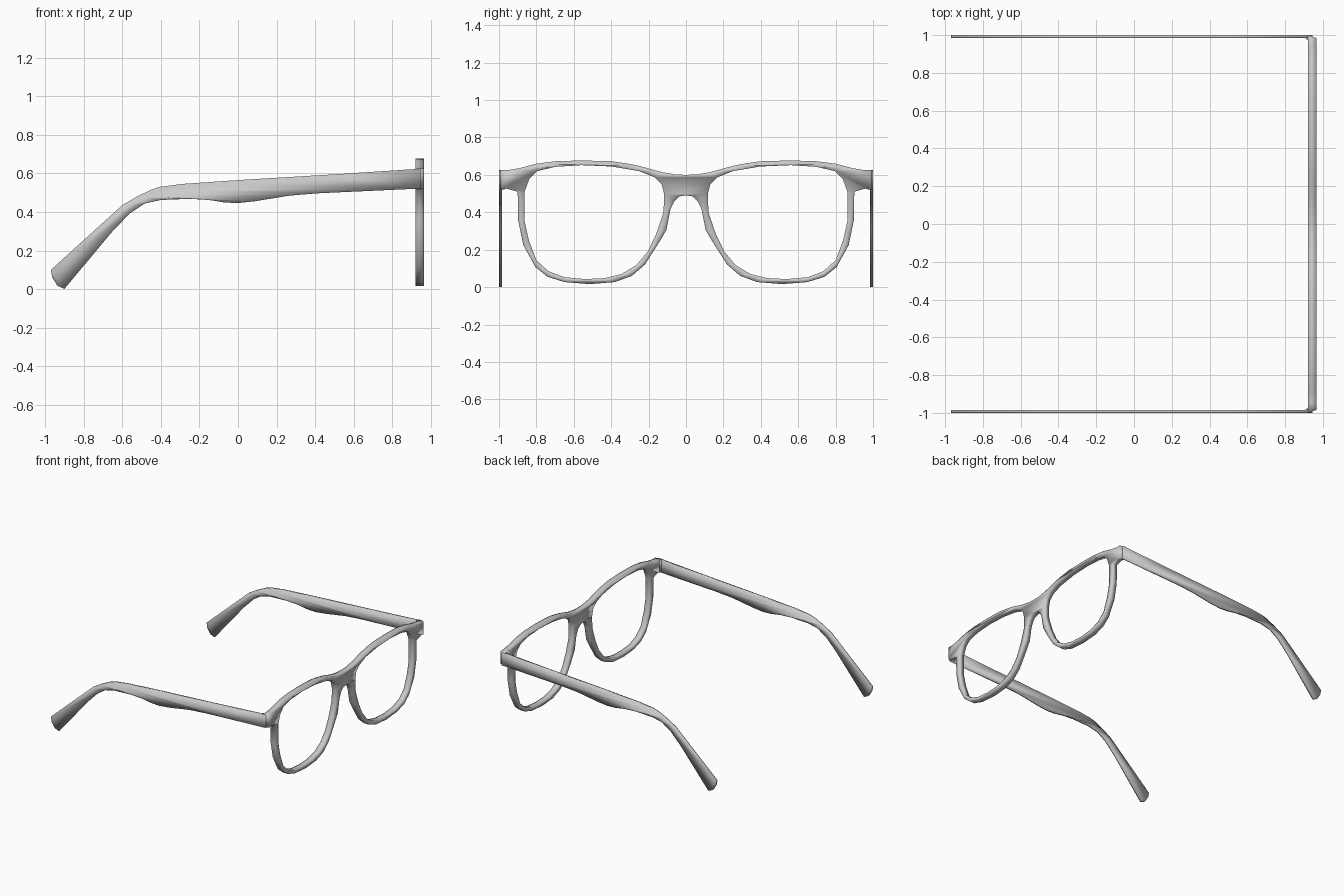
import bpy
from mathutils import Matrix

if "Cube" in bpy.data.objects:
    bpy.data.objects.remove(bpy.data.objects["Cube"])


def plate(name, outlines, thickness, matrix):
    """Fill 2D outlines (inner ones become holes) and extrude into a solid."""
    cu = bpy.data.curves.new(name + "_profile", 'CURVE')
    cu.dimensions = '2D'
    cu.fill_mode = 'BOTH'
    cu.extrude = thickness / 2
    for pts in outlines:
        sp = cu.splines.new('POLY')
        sp.points.add(len(pts) - 1)
        for p, (u, v) in zip(sp.points, pts):
            p.co = (u, v, 0, 1)
        sp.use_cyclic_u = True
    tmp = bpy.data.objects.new(name + "_tmp", cu)
    bpy.context.collection.objects.link(tmp)
    dg = bpy.context.evaluated_depsgraph_get()
    me = bpy.data.meshes.new_from_object(tmp.evaluated_get(dg))
    bpy.data.objects.remove(tmp)
    me.transform(matrix)
    me.name = name
    ob = bpy.data.objects.new(name, me)
    bpy.context.collection.objects.link(ob)
    weld = ob.modifiers.new("weld", 'WELD')
    weld.merge_threshold = 0.0005
    return ob


def flip(pts):
    return [(-u, v) for u, v in reversed(pts)]


# Front frame: half outline from bridge top, over the brow, end piece, rim, to nose
half = [(0.06, .603), (.13, .615), (.25, .648), (.32, .662), (.40, .673), (.55, .677),
        (.69, .674), (.80, .66), (.89, .636), (.95, .626), (1.0, .626),
        (1.0, .522), (.96, .527), (.90, .51), (.897, .355), (.87, .225),
        (.805, .107), (.74, .055), (.65, .027), (.515, .016), (.38, .027),
        (.29, .06), (.22, .12), (.14, .245), (.105, .305), (.083, .417),
        (.062, .46), (.035, .485)]
outer = [(0, .60)] + half + [(0, .491)] + flip(half)

# Lens opening
lens = [(.863, .51), (.837, .58), (.795, .62), (.70, .643), (.56, .652),
        (.40, .645), (.25, .62), (.17, .588), (.13, .55), (.117, .497),
        (.12, .40), (.16, .283), (.205, .19), (.265, .118), (.345, .07),
        (.435, .048), (.54, .043), (.65, .053), (.735, .085), (.80, .144),
        (.84, .25), (.863, .353)]

# local (u, v, w) -> world (y, z, x)
to_yz = Matrix(((0, 0, 1, .9425), (1, 0, 0, 0), (0, 1, 0, 0), (0, 0, 0, 1)))
front = plate("front_frame", [outer, lens, flip(lens)], 0.045, to_yz)
# Chamfered outer front corners
for v in front.data.vertices:
    if abs(v.co.y) > .99 and v.co.x > .95:
        v.co.y *= .985

# Temple arms
arm = [(.945, .624), (.5, .595), (0, .565), (-.29, .545), (-.405, .53),
       (-.45, .515), (-.52, .482), (-.60, .435), (-.97, .10), (-.963, .06),
       (-.937, .018), (-.90, .001), (-.65, .30), (-.56, .393), (-.485, .443),
       (-.40, .462), (-.25, .468), (-.15, .462), (-.07, .449), (0, .446),
       (.085, .455), (.27, .485), (.42, .497), (.945, .521)]
for side, s in (("left", 1), ("right", -1)):
    # local (u, v, w) -> world (x, z, -y)
    to_xz = Matrix(((1, 0, 0, 0), (0, 0, -1, s * .992), (0, 1, 0, 0), (0, 0, 0, 1)))
    plate(side + "_temple_arm", [arm], 0.016, to_xz)
    # Hinge gusset in the inner corner
    gusset = [(.925, s * .97), (.905, s * .985), (.925, s * .985)]
    plate(side + "_hinge", [gusset], 0.10, Matrix.Translation((0, 0, .573)))

# Smooth curved edges, keep corners sharp
for ob in bpy.context.collection.objects:
    ob.select_set(True)
    bpy.context.view_layer.objects.active = ob
bpy.ops.object.shade_smooth_by_angle(angle=0.5)
